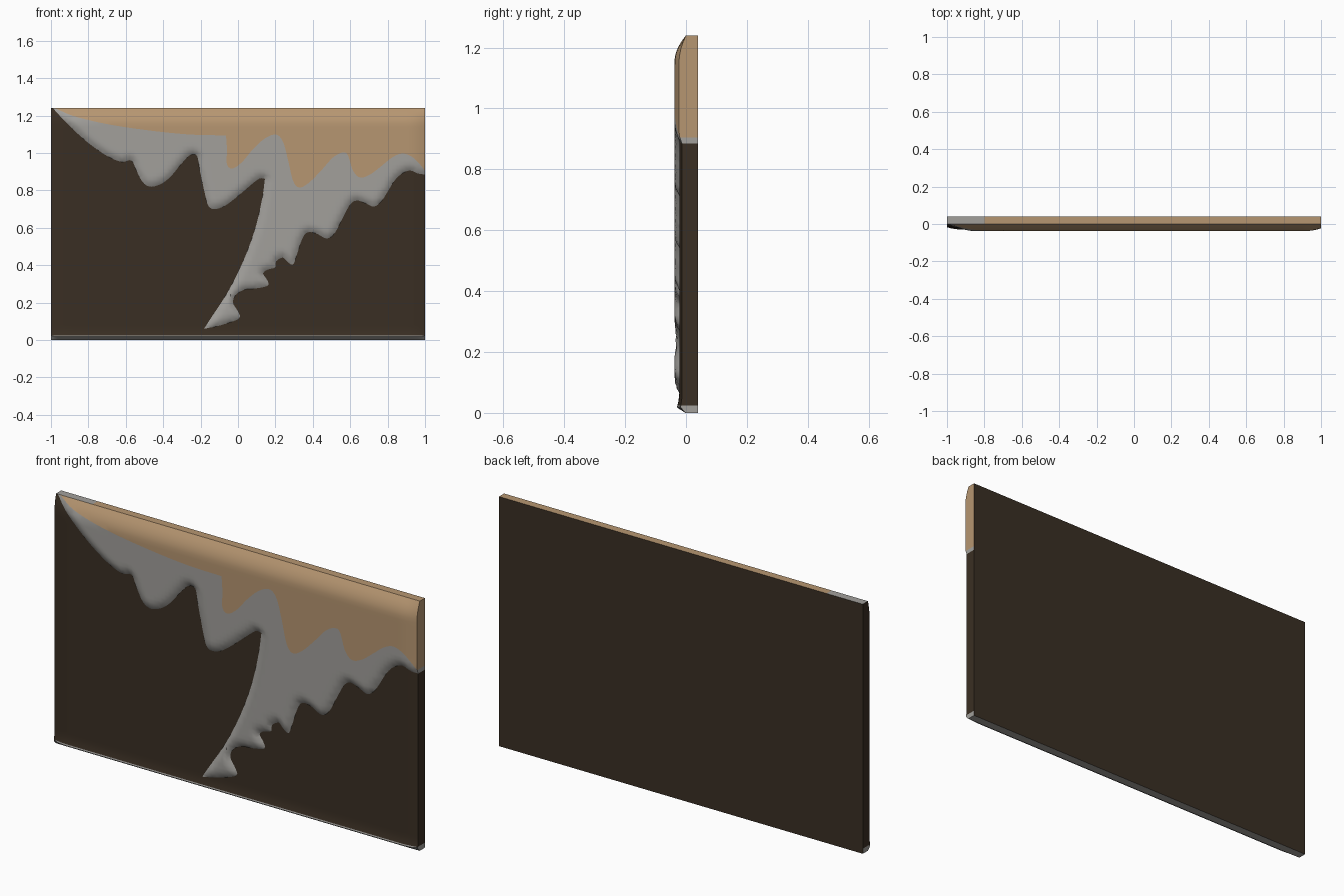
import bpy, bmesh, math
from mathutils import Vector
from mathutils.kdtree import KDTree
from mathutils.geometry import delaunay_2d_cdt

if "Cube" in bpy.data.objects:
    bpy.data.objects.remove(bpy.data.objects["Cube"])

TOP, BACK, LIP = 1.24, 0.04, 0.025


def material(name, rgb):
    m = bpy.data.materials.new(name)
    m.diffuse_color = (*rgb, 1)
    m.use_nodes = True
    m.node_tree.nodes["Principled BSDF"].inputs["Base Color"].default_value = m.diffuse_color
    return m


DARK = material("dark_brown", (0.042, 0.028, 0.017))
GREY = material("warm_grey", (0.36, 0.35, 0.33))
TAN = material("tan", (0.47, 0.305, 0.165))


def spline(nums):
    """Smooth curve through flat x, z pairs, sampled evenly."""
    p = [Vector(nums[i:i + 2]) for i in range(0, len(nums), 2)]
    p = [2 * p[0] - p[1]] + p + [2 * p[-1] - p[-2]]
    out = []
    for a, b, c, d in zip(p, p[1:], p[2:], p[3:]):
        n = max(3, round((c - b).length / 0.012))
        for k in range(n):
            t = k / n
            out.append(0.5 * (2 * b + (c - a) * t + (2 * a - 5 * b + 4 * c - d) * t * t
                              + (3 * b - a - 3 * c + d) * t ** 3))
    return out + [p[-2]]


def line(a, b, step=0.02):
    a, b = Vector(a), Vector(b)
    n = max(1, round((b - a).length / step))
    return [a.lerp(b, k / n) for k in range(n + 1)]


def join(*paths):
    out = []
    for q in paths:
        for v in q:
            if not out or (v - out[-1]).length > 1e-4:
                out.append(v)
    if (out[0] - out[-1]).length < 1e-4:
        out.pop()
    return out


def tree(points):
    t = KDTree(len(points))
    for i, v in enumerate(points):
        t.insert((v.x, v.y, 0), i)
    t.balance()
    return t


# Lower border of the grey band, in three runs between sharp corners
lower = join(
    spline([-.99, 1.24, -.925, 1.17, -.82, 1.07, -.71, .99, -.625, .953, -.57, .96,
            -.545, .91, -.51, .845, -.47, .82, -.417, .832, -.364, .87, -.30, .945,
            -.257, .988, -.22, .985, -.205, .912, -.18, .795, -.16, .72, -.128, .70,
            -.075, .715, -.016, .757, .053, .815, .112, .862, .144, .862]),
    spline([.144, .862, .128, .75, .09, .59, .027, .42, -.053, .26, -.14, .125, -.182, .06]),
    spline([-.182, .06, -.096, .078, .005, .115, 0, .152, -.027, .20, -.01, .243,
            .037, .27, .09, .275, .16, .291, .155, .323, .134, .356, .16, .377,
            .198, .388, .203, .42, .24, .441, .262, .42, .294, .404, .315, .457,
            .342, .537, .37, .575, .417, .57, .476, .543, .519, .575, .561, .655,
            .60, .725, .636, .746, .684, .73, .727, .714, .77, .746, .834, .848,
            .877, .89, .92, .906, .963, .89, 1, .885]))
# Border between grey and tan
upper = join(
    spline([-.98, 1.24, -.87, 1.195, -.685, 1.152, -.47, 1.12, -.257, 1.099, -.064, 1.094]),
    spline([-.064, 1.094, -.059, 1.02, -.059, .939, -.03, .917, .02, .95, .08, 1.02,
            .144, 1.078, .203, 1.099, .24, 1.061, .267, .965, .294, .853, .326, .816,
            .374, .837, .439, .90, .508, .976, .561, 1.003, .588, .987, .615, .906,
            .652, .869, .706, .885, .77, .933, .824, .976, .877, .997, .93, .98,
            .973, .939, 1, .905]))
lower_tree = tree(lower)


def roll(t):
    return 1 - (1 - min(1, max(0, t))) ** 2


def front_y(x, z, raised):
    """Depth of the front: rolled at the frame, puffed up inside the relief."""
    h = 0.022
    if z < 0.018:
        h = 0.002 + 0.028 * z / 0.018
    elif z < 0.05:
        h = 0.030 - 0.008 * (z - 0.018) / 0.032
    if raised:
        h += 0.016 * roll(lower_tree.find((x, z, 0))[2] / 0.04)
    return -h * roll((TOP - z) / 0.09) * (0.6 + 0.4 * roll((1 - abs(x)) / 0.09))


def finish(name, bm, mats, angle=50):
    me = bpy.data.meshes.new(name)
    bm.to_mesh(me)
    bm.free()
    for m in mats:
        me.materials.append(m)
    ob = bpy.data.objects.new(name, me)
    bpy.context.collection.objects.link(ob)
    bpy.ops.object.select_all(action='DESELECT')
    ob.select_set(True)
    bpy.context.view_layer.objects.active = ob
    bpy.ops.object.shade_smooth_by_angle(angle=math.radians(angle))
    return ob


rows = [0.009, 0.018] + [0.04 + 0.02 * k for k in range(60)]
grid = [Vector((-1 + 0.02 * i, z)) for i in range(1, 100) for z in rows]


def relief(name, outline, mat, raised):
    """Triangulated front skin inside an outline."""
    near = tree(outline)
    inner = [g for g in grid if near.find((g.x, g.y, 0))[2] > 0.0065]
    n = len(outline)
    verts, _, faces, *_ = delaunay_2d_cdt(
        outline + inner, [(i, (i + 1) % n) for i in range(n)], [], 1, 1e-5)
    bm = bmesh.new()
    bv = [bm.verts.new((v.x, front_y(v.x, v.y, raised), v.y)) for v in verts]
    for f in faces:
        bm.faces.new([bv[i] for i in f])
    bmesh.ops.delete(bm, geom=[v for v in bm.verts if not v.link_faces], context='VERTS')
    for f in bm.faces:
        f.normal_update()
        if f.normal.y > 0:
            f.normal_flip()
    finish(name, bm, [mat])


# Front of the panel in four coloured areas
relief("dark_ground", join(line((-1, TOP), (-.99, TOP)), lower, line((1, .885), (1, LIP)),
                           line((1, LIP), (-1, LIP)), line((-1, LIP), (-1, TOP))), DARK, False)
relief("grey_band", join(lower, line((1, .885), (1, .905)), upper[::-1],
                         line((-.98, TOP), (-.99, TOP))), GREY, True)
relief("tan_area", join(upper, line((1, .905), (1, TOP)), line((1, TOP), (-.98, TOP))), TAN, True)
relief("bottom_lip", join(line((-1, 0), (1, 0)), line((1, 0), (1, LIP)),
                          line((1, LIP), (-1, LIP)), line((-1, LIP), (-1, 0))), GREY, False)

# Rim around the panel, coloured by position
rim = join(line((-1, 0), (1, 0)), line((1, 0), (1, .018)), line((1, .018), (1, LIP)),
           line((1, LIP), (1, .885)), line((1, .885), (1, .905)), line((1, .905), (1, TOP)),
           line((1, TOP), (-.8, TOP)), line((-.8, TOP), (-1, TOP)),
           line((-1, TOP), (-1, LIP)), line((-1, LIP), (-1, .018)), line((-1, .018), (-1, 0)))
bm = bmesh.new()
fr = [bm.verts.new((p.x, front_y(p.x, p.y, p.x > .99 and p.y > .884), p.y)) for p in rim]
bk = [bm.verts.new((p.x, BACK, p.y)) for p in rim]
for i in range(len(rim)):
    j = (i + 1) % len(rim)
    f = bm.faces.new((fr[i], bk[i], bk[j], fr[j]))
    c = (rim[i] + rim[j]) / 2
    if c.y < LIP:
        f.material_index = 1
    elif c.y > TOP - 1e-4:
        f.material_index = 1 if c.x < -.8 else 2
    elif c.x > 0:
        f.material_index = 0 if c.y < .885 else 1 if c.y < .905 else 2
    f.normal_update()
    if f.normal.dot(Vector((c.x, 0, 0)) if abs(c.x) > .9999 and 0 < c.y < TOP
                    else Vector((0, 0, c.y - .6))) < 0:
        f.normal_flip()
finish("rim", bm, [DARK, GREY, TAN])

# Flat dark back
bm = bmesh.new()
bm.faces.new([bm.verts.new(v) for v in
              ((1, BACK, 0), (-1, BACK, 0), (-1, BACK, TOP), (1, BACK, TOP))])
finish("back", bm, [DARK])
